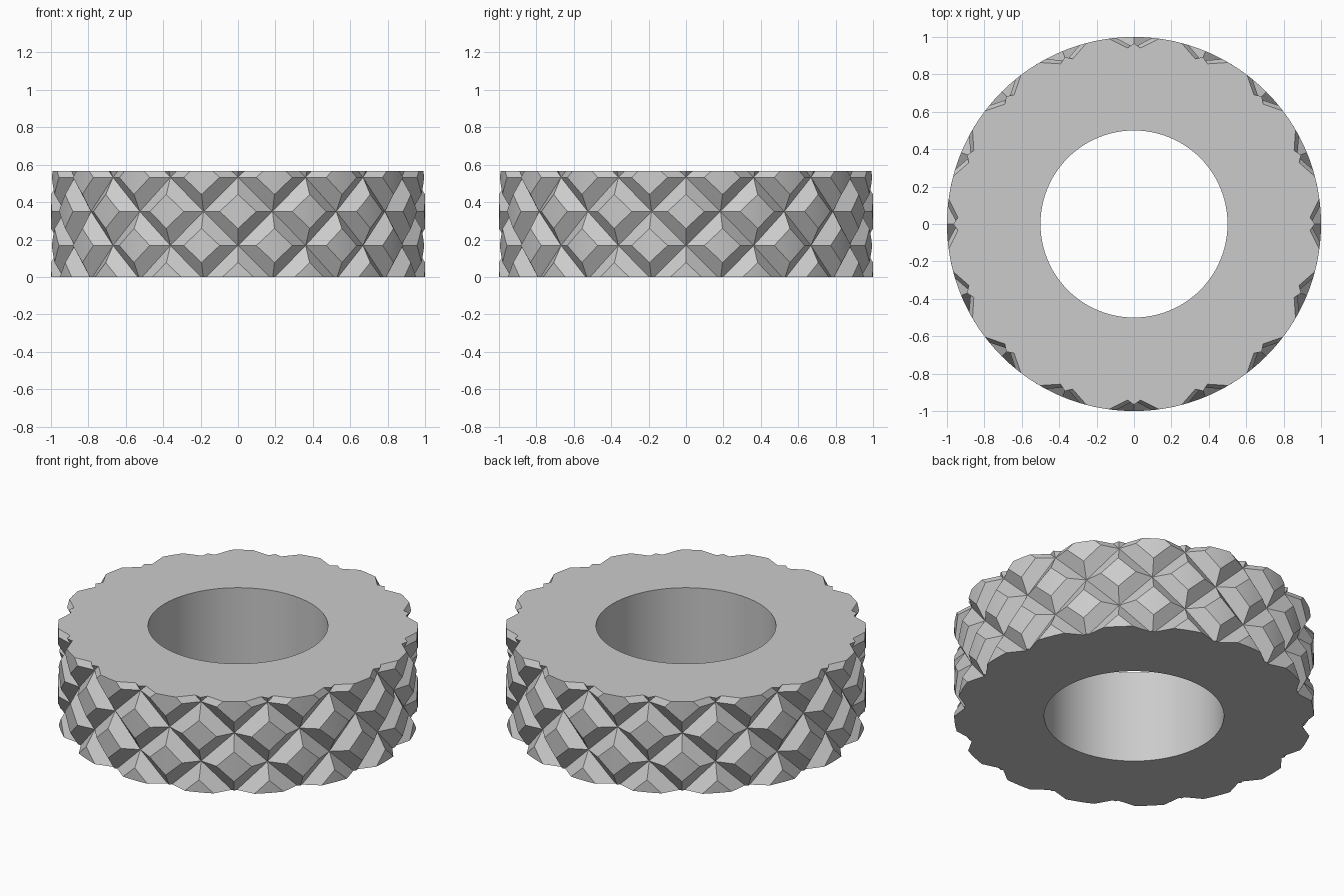
import bpy, bmesh
from math import sin, cos, pi, radians

cube = bpy.data.objects.get("Cube")
if cube:
    bpy.data.objects.remove(cube, do_unlink=True)

HEIGHT = 0.567        # ring height
BORE = 0.5            # hole radius
PEAK, VALLEY = 1.0, 0.945
COUNT = 16            # studs per row
HALF = pi / COUNT     # half width of a stud, as an angle
STEP = 0.182          # row spacing, also half height of a stud
MID = 0.35            # centre of the middle row
N = 4                 # divisions of a stud's curved top

grey = bpy.data.materials.new("light grey")
grey.use_nodes = True
colour = (0.6, 0.6, 0.6, 1)
grey.diffuse_color = colour
grey.node_tree.nodes["Principled BSDF"].inputs["Base Color"].default_value = colour

bm = bmesh.new()


def add_stud(angle, z):
    """A diamond-shaped truncated pyramid wrapped on the ring; p and q run along its sides."""
    def vert(p, q, r):
        a = angle + HALF * (p - q) / 2
        return bm.verts.new((r * cos(a), r * sin(a), z + STEP * (p + q) / 2))

    t = [i / N - 0.5 for i in range(N + 1)]
    top = [[vert(p, q, PEAK) for q in t] for p in t]
    for i in range(N):
        for j in range(N):
            bm.faces.new((top[i][j], top[i + 1][j], top[i + 1][j + 1], top[i][j + 1]))
    # sloping sides
    c = [vert(p, q, VALLEY) for p, q in ((-1, -1), (1, -1), (1, 1), (-1, 1))]
    rims = ([row[0] for row in top], top[N], [row[N] for row in top][::-1], top[0][::-1])
    for k, rim in enumerate(rims):
        bm.faces.new([c[k], c[(k + 1) % 4]] + rim[::-1])


# staggered rows of studs
for row in range(-2, 3):
    for n in range(COUNT):
        add_stud((2 * n + row % 2) * HALF, MID + row * STEP)
bmesh.ops.remove_doubles(bm, verts=bm.verts, dist=1e-4)

# trim the tread flat at both ends
for z, direction in ((0, -1), (HEIGHT, 1)):
    bmesh.ops.bisect_plane(bm, geom=bm.verts[:] + bm.edges[:] + bm.faces[:], dist=1e-5,
                           plane_co=(0, 0, z), plane_no=(0, 0, direction), clear_outer=True)

# bore
SEG = 96
rings = [[bm.verts.new((BORE * cos(2 * pi * i / SEG), BORE * sin(2 * pi * i / SEG), z))
          for i in range(SEG)] for z in (0, HEIGHT)]
for i in range(SEG):
    j = (i + 1) % SEG
    bm.faces.new((rings[0][j], rings[0][i], rings[1][i], rings[1][j]))

# flat end faces between bore and tread
for z in (0, HEIGHT):
    rim = [e for e in bm.edges if e.is_boundary and all(abs(v.co.z - z) < 1e-4 for v in e.verts)]
    bmesh.ops.triangle_fill(bm, edges=rim, use_beauty=True, normal=(0, 0, 1 if z else -1))
bmesh.ops.recalc_face_normals(bm, faces=bm.faces)

mesh = bpy.data.meshes.new("studded_ring")
bm.to_mesh(mesh)
bm.free()
mesh.materials.append(grey)
ring = bpy.data.objects.new("studded_ring", mesh)
bpy.context.collection.objects.link(ring)
bpy.context.view_layer.objects.active = ring
ring.select_set(True)
bpy.ops.object.shade_smooth_by_angle(angle=radians(10))
